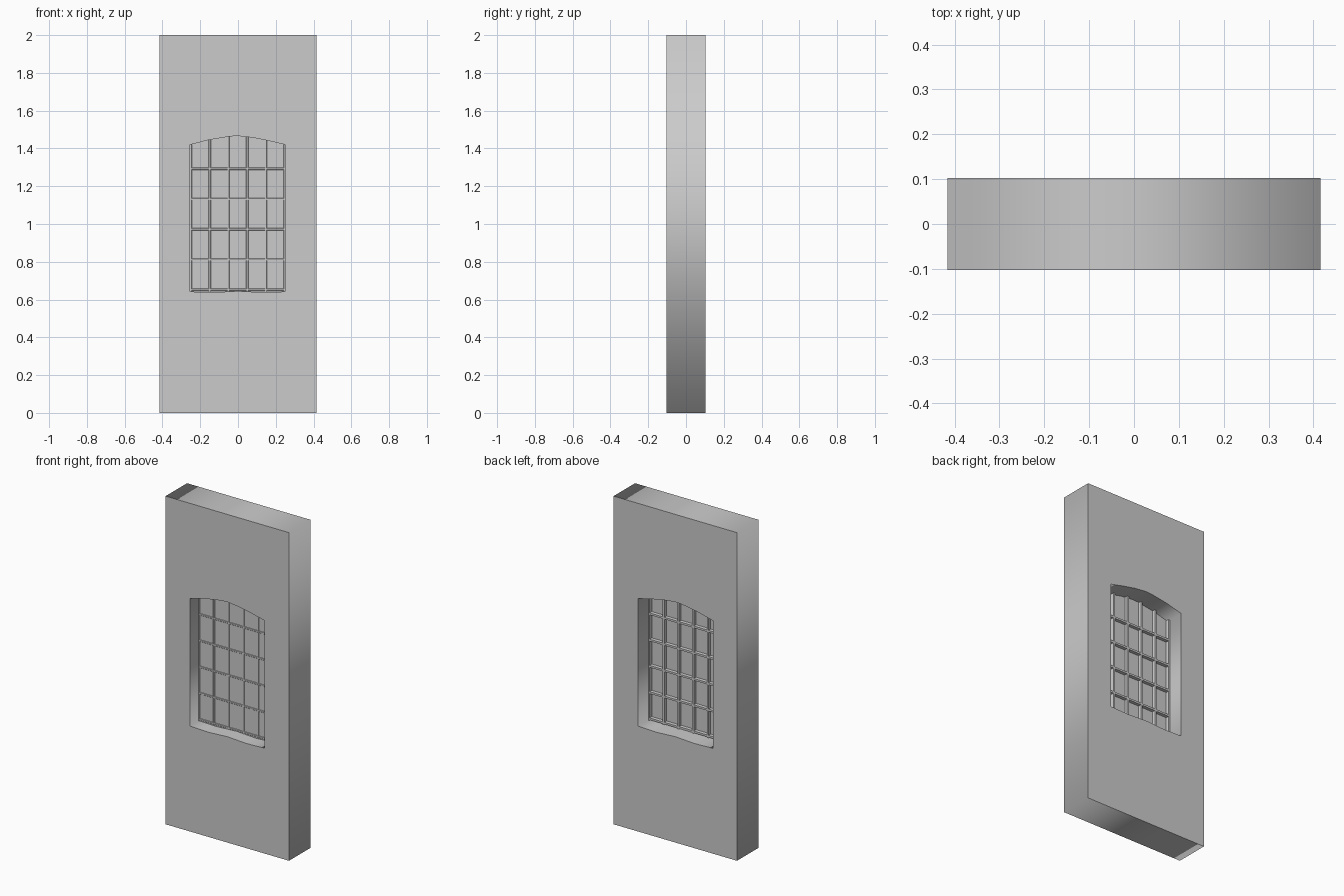
import bpy, bmesh
from mathutils import Vector

if "Cube" in bpy.data.objects:
    bpy.data.objects.remove(bpy.data.objects["Cube"])

# Opening outline (x, z): gently bowed sill, shallow arched head
SILL = [(-0.253, 0.642), (-0.13, 0.638), (0.0, 0.645), (0.13, 0.638), (0.25, 0.642)]
HEAD = [(0.25, 1.42), (0.16, 1.441), (0.08, 1.457), (0.0, 1.466),
        (-0.04, 1.464), (-0.15, 1.446), (-0.253, 1.42)]


def slab(name, loops, y0, y1):
    """Fill flat x/z loops (inner ones become holes) and extrude from y0 to y1."""
    cu = bpy.data.curves.new(name, 'CURVE')
    cu.dimensions = '2D'
    cu.fill_mode = 'BOTH'
    cu.extrude = (y1 - y0) / 2
    for loop in loops:
        sp = cu.splines.new('POLY')
        sp.points.add(len(loop) - 1)
        for p, (x, z) in zip(sp.points, loop):
            p.co = (x, z, 0, 1)
        sp.use_cyclic_u = True
    tmp = bpy.data.objects.new(name + "_outline", cu)
    bpy.context.collection.objects.link(tmp)
    bpy.context.view_layer.update()
    me = bpy.data.meshes.new_from_object(tmp)
    bpy.data.objects.remove(tmp)
    bm = bmesh.new()
    bm.from_mesh(me)
    bmesh.ops.remove_doubles(bm, verts=bm.verts, dist=1e-5)
    for v in bm.verts:
        x, z, d = v.co
        v.co = (x, (y0 + y1) / 2 - d, z)
    bmesh.ops.recalc_face_normals(bm, faces=bm.faces)
    bm.to_mesh(me)
    bm.free()
    me.name = name
    ob = bpy.data.objects.new(name, me)
    bpy.context.collection.objects.link(ob)
    return ob


# Cross-section of a glazing bar (across, y): low ridge in front, deep at back
BAR = [(-0.008, -0.014), (-0.004, -0.018), (0.004, -0.018),
       (0.008, -0.014), (0.006, 0.006), (-0.006, 0.006)]


def bar(name, a, b):
    """Straight glazing bar between two (x, z) points."""
    a, b = Vector((a[0], 0, a[1])), Vector((b[0], 0, b[1]))
    side = (b - a).normalized().cross(Vector((0, 1, 0)))
    bm = bmesh.new()
    rings = [[bm.verts.new(p + side * u + Vector((0, y, 0))) for u, y in BAR]
             for p in (a, b)]
    n = len(BAR)
    for i in range(n):
        j = (i + 1) % n
        bm.faces.new((rings[0][i], rings[0][j], rings[1][j], rings[1][i]))
    bm.faces.new(rings[0])
    bm.faces.new(rings[1])
    bmesh.ops.recalc_face_normals(bm, faces=bm.faces)
    me = bpy.data.meshes.new(name)
    bm.to_mesh(me)
    bm.free()
    bpy.context.collection.objects.link(bpy.data.objects.new(name, me))


def head_z(x):
    """Height of the arched head at x."""
    for (x1, z1), (x0, z0) in zip(HEAD, HEAD[1:]):
        if x0 <= x <= x1:
            return z0 + (z1 - z0) * (x - x0) / (x1 - x0)
    return 1.42


# Wall panel with the window opening
W, D = 0.416, 0.103
slab("wall", [[(-W, 0), (W, 0), (W, 2), (-W, 2)], SILL + HEAD], -D, D)

# Thin glass sheet set near mid depth
slab("glass", [SILL + HEAD], -0.016, -0.012)

# Upright glazing bars
for i in range(6):
    x = -0.2495 + i * 0.0993
    bar(f"upright_bar_{i + 1}", (x, 0.642), (x, head_z(x)))

# Cross glazing bars
for i in range(5):
    z = 0.652 + i * 0.16
    bar(f"cross_bar_{i + 1}", (-0.253, z), (0.25, z))
